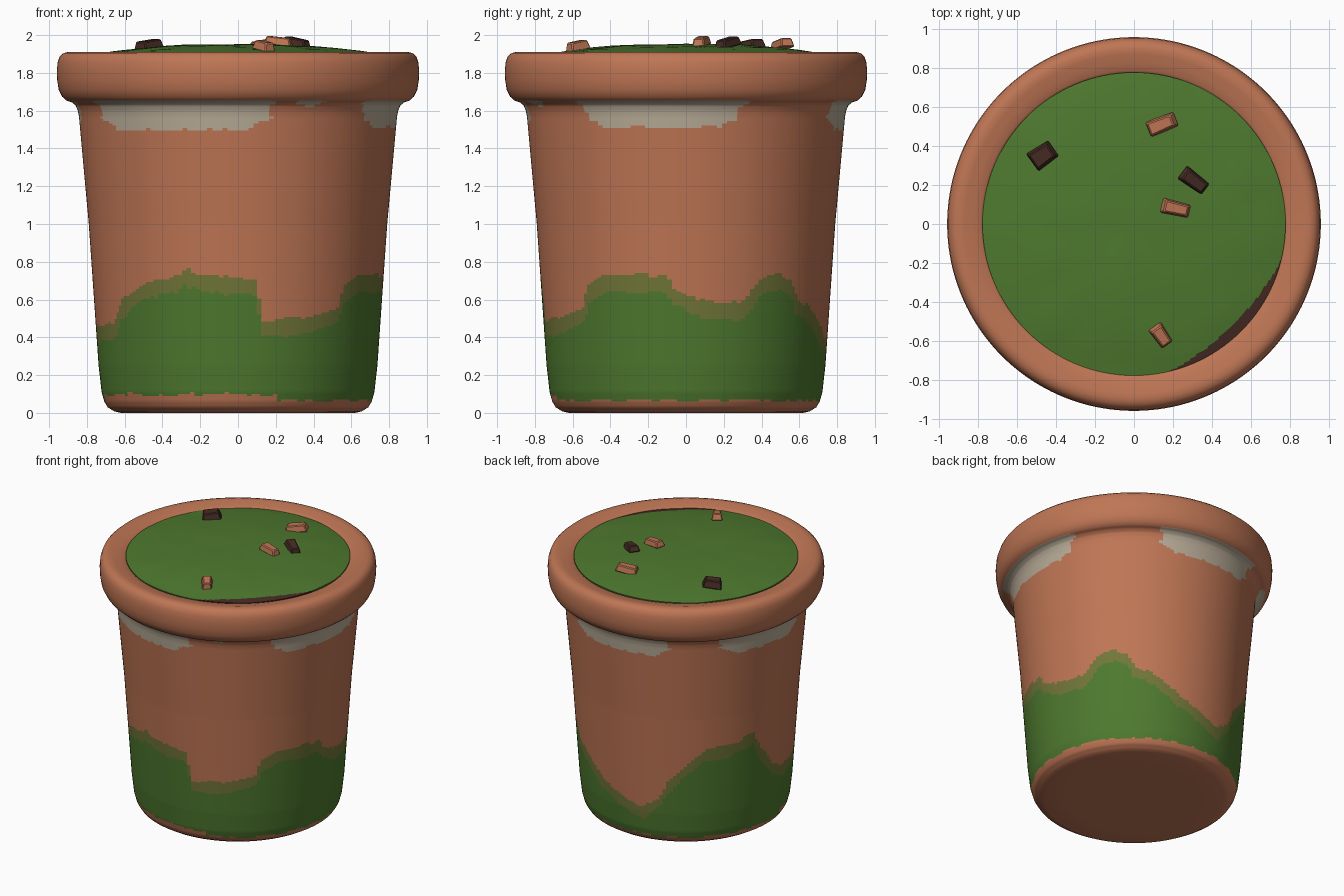
import bpy, bmesh, math, random
from mathutils import Matrix, Vector, noise

random.seed(4)
if "Cube" in bpy.data.objects:
    bpy.data.objects.remove(bpy.data.objects["Cube"], do_unlink=True)


def material(name, rgb):
    m = bpy.data.materials.new(name)
    m.use_nodes = True
    m.diffuse_color = (*rgb, 1)
    m.node_tree.nodes["Principled BSDF"].inputs["Base Color"].default_value = (*rgb, 1)
    return m


terracotta = material("terracotta", (0.52, 0.18, 0.09))
moss = material("moss green", (0.076, 0.19, 0.028))
thin_moss = material("thin olive moss", (0.165, 0.18, 0.04))
lime = material("pale lime crust", (0.48, 0.41, 0.31))
soil = material("dark soil", (0.061, 0.024, 0.017))


def finish(bm, name, mats, angle=None):
    bmesh.ops.recalc_face_normals(bm, faces=bm.faces)
    mesh = bpy.data.meshes.new(name)
    bm.to_mesh(mesh)
    bm.free()
    for m in mats:
        mesh.materials.append(m)
    ob = bpy.data.objects.new(name, mesh)
    bpy.context.collection.objects.link(ob)
    if angle:
        bpy.ops.object.select_all(action="DESELECT")
        ob.select_set(True)
        bpy.context.view_layer.objects.active = ob
        bpy.ops.object.shade_smooth_by_angle(angle=math.radians(angle))
    return ob


def azimuth(p):
    """Degrees around the pot: 0 at the front, 90 at +x."""
    return math.degrees(math.atan2(p.x, -p.y)) % 360


def lathe(profile, steps):
    """Turn (radius, z) points around z and cap both ends."""
    bm = bmesh.new()
    rings = []
    for r, z in profile:
        angles = [math.tau * i / steps for i in range(steps)]
        rings.append([bm.verts.new((r * math.sin(a), -r * math.cos(a), z)) for a in angles])
    for low, high in zip(rings, rings[1:]):
        for i in range(steps):
            j = (i + 1) % steps
            bm.faces.new((low[i], low[j], high[j], high[i]))
    bm.faces.new(rings[0])
    bm.faces.new(rings[-1])
    return bm


def subdivide(profile, step):
    out = [profile[0]]
    for a, b in zip(profile, profile[1:]):
        n = max(1, math.ceil(math.dist(a, b) / step))
        out += [tuple(p + (q - p) * k / n for p, q in zip(a, b)) for k in range(1, n + 1)]
    return out


def sample(points, x):
    for (x0, y0), (x1, y1) in zip(points, points[1:]):
        if x0 <= x <= x1:
            return y0 + (y1 - y0) * (x - x0) / (x1 - x0)
    return points[-1][1]


# Upper edge of the moss growth as (azimuth, height)
MOSS_EDGE = [(0, .72), (7, .71), (10, .49), (30, .51), (44, .56), (48, .68), (56, .73),
             (82, .73), (85, .66), (97, .59), (113, .58), (122, .72), (130, .74), (137, .70),
             (140, .61), (150, .56), (164, .43), (180, .33), (191, .28), (201, .39), (205, .5),
             (214, .63), (225, .76), (238, .77), (252, .83), (257, .69), (268, .52), (276, .46),
             (300, .48), (305, .58), (319, .69), (336, .73), (339, .77), (345, .73), (360, .72)]
# Lime patches under the rim as (start, end, lowest height)
LIME_PATCHES = [(-59, 12, 1.50), (19, 32, 1.585), (50, 111, 1.51), (152, 208, 1.50), (230, 282, 1.50)]
jitter = [random.uniform(-1, 1) for _ in range(120)]


def pot_colour(p):
    az = azimuth(p)
    rough = jitter[int(az / 3) % 120]
    if 0.02 < p.z < 0.95:
        top = sample(MOSS_EDGE, az) + 0.010 * rough
        base = (0.10 if az > 280 or az < 16 else 0.065) + 0.008 * rough
        if base < p.z < top - 0.09 - 0.02 * rough:
            return 1
        if base < p.z < top:
            return 2
    if 1.45 < p.z < 1.652 and math.hypot(p.x, p.y) < 0.91:
        for start, end, low in LIME_PATCHES:
            for a in (az, az - 360):
                inset = min(a - start, end - a) + 1.5 * jitter[int(p.z * 60) % 120]
                if inset > 0 and p.z > low + 0.008 * rough + max(0, 0.08 - 0.010 * inset):
                    return 3
    return 0


# Pot: tapered wall, coved neck and thick rounded rim in one turned shape
wall = subdivide([(.655, .008), (.69, .03), (.708, .06), (.722, .11), (.738, .25), (.79, 1.0),
                  (.842, 1.57), (.848, 1.60), (.860, 1.628), (.88, 1.644), (.908, 1.653)], 0.0125)
rim = [(.932, 1.675), (.949, 1.71), (.957, 1.76), (.959, 1.81), (.955, 1.855), (.944, 1.887),
       (.925, 1.904), (.90, 1.911), (.87, 1.909), (.83, 1.898), (.79, 1.892), (.765, 1.875), (.75, 1.80)]
bm = lathe([(.45, 0), (.62, 0)] + wall + rim, 192)
for f in bm.faces:
    f.material_index = pot_colour(f.calc_center_median())
finish(bm, "pot", [terracotta, moss, thin_moss, lime], 50)


# Moss bed: low dome with a worn crescent of bare soil at its edge
def dome_height(r):
    return 1.89 + 0.062 * (1 - (r / 0.79) ** 2.6)


radii = [.778, .772] + [.765 - .008 * k for k in range(8)] + [.66, .6, .5, .4, .3, .2, .1, .02]
bm = lathe([(.775, 1.85)] + [(r, dome_height(r)) for r in radii], 128)
for v in bm.verts:
    if v.co.z > 1.86:
        v.co.z += 0.005 * noise.noise(Vector((v.co.x, v.co.y, 0)) * 5)
for f in bm.faces:
    c = f.calc_center_median()
    off = (azimuth(c) - 45) / 31
    worn = abs(off) < 1 and math.hypot(c.x, c.y) > 0.725 + 0.05 * off * off
    f.material_index = 1 if worn else 0
finish(bm, "moss_bed", [moss, soil], 50)


# Loose chips: tapered, tilted, chamfered blocks lying on the moss
def chip(name, mat, x, y, length, width, turn, tilt, height=0.045):
    bm = bmesh.new()
    bmesh.ops.create_cube(bm, size=1)
    for v in bm.verts:
        if v.co.z > 0:
            v.co.x *= 0.8
            v.co.y *= 0.75
        if v.co.x > 0:
            v.co.y *= 0.85
    bmesh.ops.scale(bm, vec=(length, width, height), verts=bm.verts)
    bmesh.ops.bevel(bm, geom=bm.edges[:], offset=0.006, segments=1, affect="EDGES")
    spin = Matrix.Rotation(math.radians(turn), 4, "Z") @ Matrix.Rotation(math.radians(tilt), 4, "Y")
    z = dome_height(math.hypot(x, y)) + 0.4 * height
    bmesh.ops.transform(bm, matrix=Matrix.Translation((x, y, z)) @ spin, verts=bm.verts)
    finish(bm, name, [mat])


chip("bark_chip_left", soil, -.47, .35, .135, .115, 35, -8, 0.055)
chip("bark_chip_right", soil, .31, .22, .155, .085, -37, 10)
chip("clay_shard_back", terracotta, .14, .51, .16, .09, 22, -10, 0.05)
chip("clay_shard_middle", terracotta, .215, .08, .15, .08, -13, 6)
chip("clay_shard_front", terracotta, .14, -.575, .12, .08, -55, 10, 0.05)
